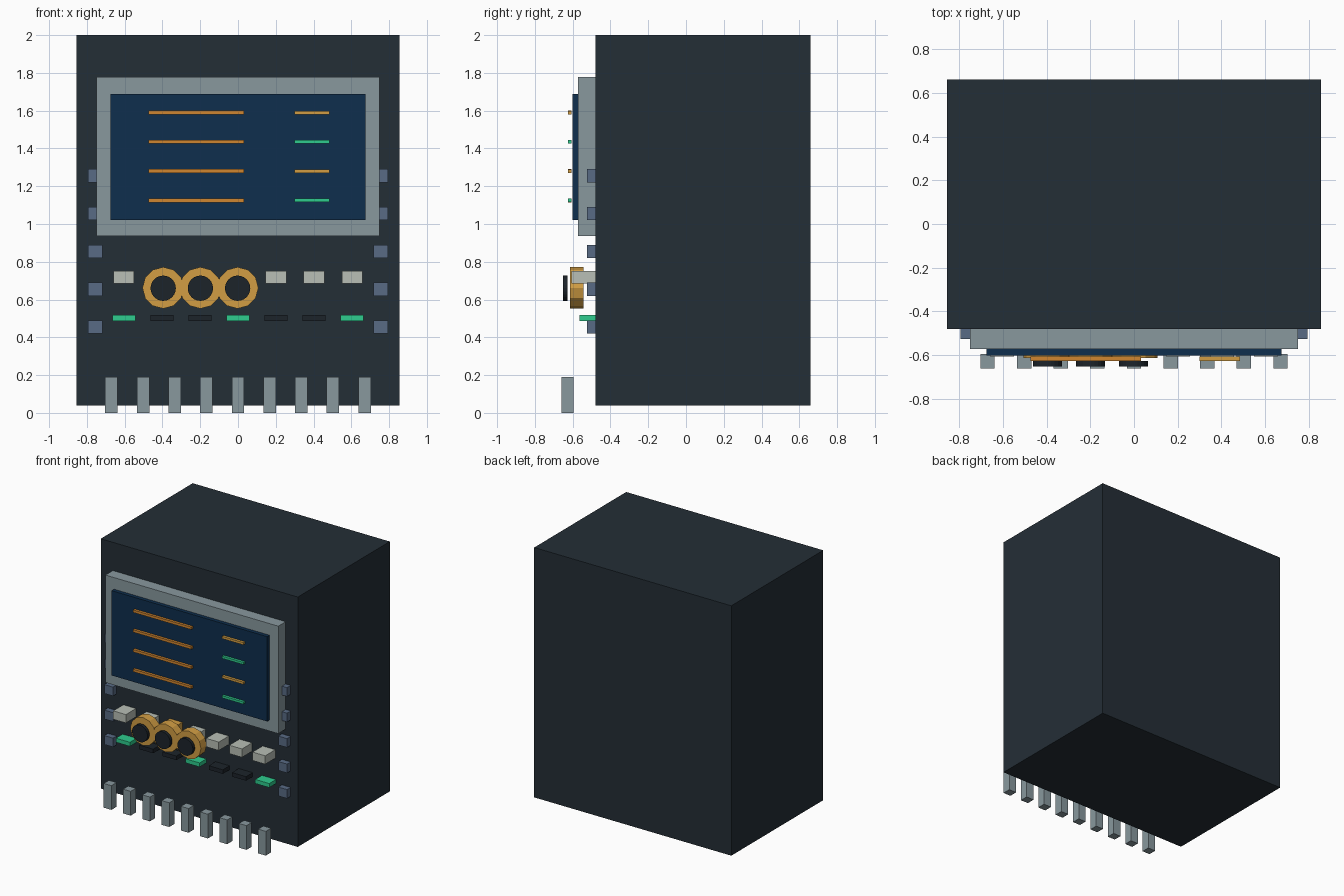
import bpy
import math

cube = bpy.data.objects.get("Cube")
if cube:
    bpy.data.objects.remove(cube, do_unlink=True)


def material(name, rgb):
    """Flat colour from 0-255 display values."""
    linear = [((c / 255 + 0.055) / 1.055) ** 2.4 for c in rgb]
    mat = bpy.data.materials.new(name)
    mat.use_nodes = True
    mat.diffuse_color = (*linear, 1)
    mat.node_tree.nodes["Principled BSDF"].inputs["Base Color"].default_value = (*linear, 1)
    return mat


charcoal = material("charcoal", (36, 46, 54))
steel = material("steel grey", (136, 152, 158))
navy = material("screen navy", (14, 46, 77))
orange = material("orange", (208, 134, 48))
gold = material("gold", (210, 158, 68))
green = material("green", (46, 204, 142))
pale = material("pale grey", (184, 191, 182))
slate = material("slate blue", (88, 107, 133))
black = material("near black", (28, 35, 42))


def finish(name, mat):
    obj = bpy.context.object
    obj.name = name
    obj.data.materials.append(mat)
    return obj


def box(name, mat, x, z, width, height, front, back):
    """Box centred on x and z, running from front to back in y."""
    bpy.ops.mesh.primitive_cube_add(size=1, location=(x, (front + back) / 2, z))
    obj = finish(name, mat)
    obj.scale = (width, back - front, height)
    return obj


def disc(name, mat, x, z, radius, front, back, sides):
    """Cylinder whose axis runs along y."""
    bpy.ops.mesh.primitive_cylinder_add(
        vertices=sides, radius=radius, depth=back - front,
        location=(x, (front + back) / 2, z), rotation=(math.pi / 2, 0, 0))
    return finish(name, mat)


FACE = -0.48  # front plane of the cabinet

# Cabinet and display
box("cabinet", charcoal, 0, 1.02, 1.71, 1.96, FACE, 0.66)
box("display_bezel", steel, 0, 1.357, 1.5, 0.843, -0.572, FACE)
box("display_screen", navy, 0, 1.355, 1.35, 0.665, -0.602, -0.572)

# Readout rows on the screen
for i in range(4):
    z = 1.59 - i * 0.155
    box(f"readout_long_{i}", orange, -0.22, z, 0.505, 0.02, -0.626, -0.606)
    box(f"readout_short_{i}", green if i % 2 else gold, 0.392, z, 0.185, 0.018, -0.626, -0.606)

# Side fasteners
for i in range(5):
    for side, sx in (("right", -1), ("left", 1)):
        box(f"fastener_{side}_{i}", slate, sx * 0.755, 1.255 - i * 0.2, 0.076, 0.07, -0.525, FACE)

# Buttons with indicator lamps below
for i in range(7):
    x = (i - 3) * 0.2015
    box(f"button_{i}", gold if i == 2 else pale, x, 0.717, 0.11, 0.066, -0.605, FACE)
    box(f"lamp_{i}", black if i % 3 else green, x, 0.502, 0.122, 0.032, -0.563, FACE)

# Round dials with dark caps
for i in range(3):
    x = -0.396 + i * 0.197
    disc(f"dial_{i}", gold, x, 0.662, 0.11, -0.613, -0.543, 12)
    disc(f"dial_cap_{i}", black, x, 0.66, 0.067, -0.652, -0.627, 24)

# Row of connector pins
for i in range(9):
    box(f"pin_{i}", steel, (i - 4) * 0.1675, 0.095, 0.066, 0.19, -0.66, -0.595)
